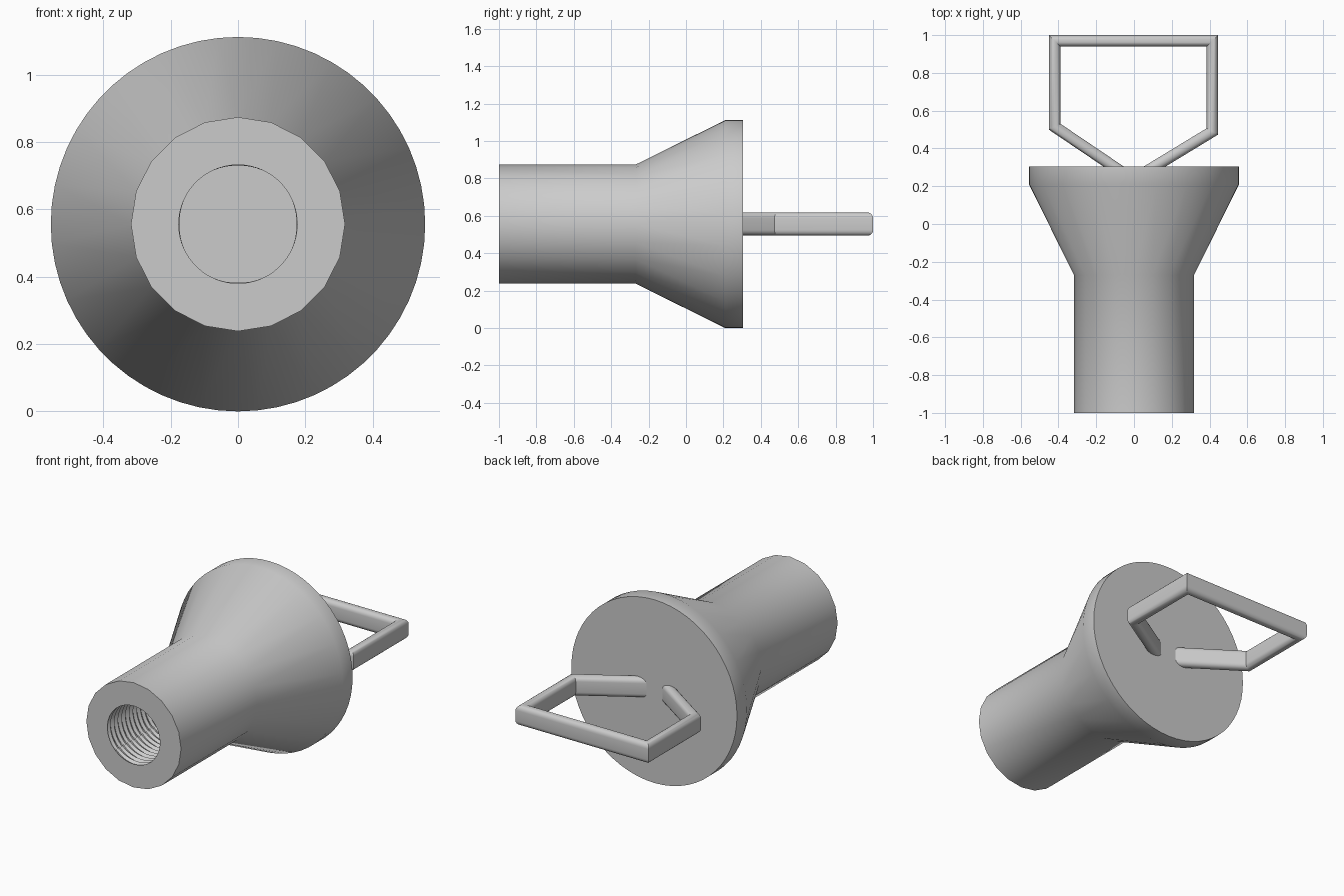
import bpy
import bmesh
from math import pi, sin, cos
from mathutils import Vector

cube = bpy.data.objects.get("Cube")
if cube:
    bpy.data.objects.remove(cube, do_unlink=True)

AXIS_Z = 0.556
steel = bpy.data.materials.new("grey steel")
steel.use_nodes = True
grey = (0.6, 0.6, 0.6, 1)
steel.diffuse_color = grey
steel.node_tree.nodes["Principled BSDF"].inputs["Base Color"].default_value = grey


def finish(bm, name, angle):
    bmesh.ops.recalc_face_normals(bm, faces=bm.faces)
    mesh = bpy.data.meshes.new(name)
    bm.to_mesh(mesh)
    bm.free()
    obj = bpy.data.objects.new(name, mesh)
    bpy.context.collection.objects.link(obj)
    mesh.materials.append(steel)
    bpy.ops.object.select_all(action="DESELECT")
    obj.select_set(True)
    bpy.context.view_layer.objects.active = obj
    bpy.ops.object.shade_smooth_by_angle(angle=angle)


def ring(bm, y, count, radius):
    """Loop of vertices around the body axis; radius is a function of the turn."""
    return [bm.verts.new((radius(i / count) * sin(2 * pi * i / count), y,
                          AXIS_Z + radius(i / count) * cos(2 * pi * i / count)))
            for i in range(count)]


def join(bm, a, b):
    """Skin two loops; b has as many vertices as a, or three times as many."""
    n, m = len(a), len(b)
    for i in range(n):
        p, q = a[i], a[(i + 1) % n]
        if m == n:
            bm.faces.new((p, q, b[(i + 1) % m], b[i]))
        else:
            c = [b[(3 * i + k) % m] for k in range(4)]
            bm.faces.new((p, c[0], c[1]))
            bm.faces.new((p, c[1], c[2], q))
            bm.faces.new((q, c[2], c[3]))


# Body: faceted tube flaring into a round flange, with a threaded bore
SIDES, ROUND = 20, 60
bm = bmesh.new()
tube_front = ring(bm, -1.0, SIDES, lambda t: 0.318)
tube_back = ring(bm, -0.27, SIDES, lambda t: 0.318)
flare = ring(bm, 0.21, ROUND, lambda t: 0.556)
flange = ring(bm, 0.305, ROUND, lambda t: 0.556)
join(bm, tube_front, tube_back)
join(bm, tube_back, flare)
join(bm, flare, flange)
bm.faces.new(flange)

# Bore: the groove depth follows a helix
PITCH, STEPS, TURNS = 0.036, 4, 20
mouth = ring(bm, -1.0, ROUND, lambda t: 0.176)
join(bm, tube_front, mouth)
previous = mouth
for s in range(1, TURNS * STEPS + 1):
    def groove(t, s=s):
        return 0.174 + 0.026 * abs((s / STEPS + t) % 1 - 0.5)
    loop = ring(bm, -1.0 + s * PITCH / STEPS, ROUND, groove)
    join(bm, previous, loop)
    previous = loop
bm.faces.new(previous)
finish(bm, "threaded_body", pi / 6)

# Handle: bent flat-oval rod with mitred corners, sunk into the flange
path = [Vector(p) for p in ((-0.02, 0.245), (-0.42, 0.515), (-0.42, 0.97),
                            (0.415, 0.97), (0.415, 0.49), (0.02, 0.25))]
HALF, FLAT, ARC = 0.03, 0.032, 10
section = []
for side in (1, -1):
    for k in range(ARC + 1):
        a = pi * k / ARC
        section.append((side * HALF * cos(a), side * (FLAT + HALF * sin(a))))

bm = bmesh.new()
loops = []
for i, p in enumerate(path):
    before = (p - path[max(i - 1, 0)]) if i else path[1] - p
    after = (path[i + 1] - p) if i < len(path) - 1 else before
    n1 = Vector((-before.y, before.x)).normalized()
    n2 = Vector((-after.y, after.x)).normalized()
    mitre = (n1 + n2) / (1 + n1.dot(n2))
    loops.append([bm.verts.new((p.x + mitre.x * u, p.y + mitre.y * u, AXIS_Z + w))
                  for u, w in section])
for a, b in zip(loops, loops[1:]):
    join(bm, a, b)
bm.faces.new(loops[0])
bm.faces.new(loops[-1])
finish(bm, "handle", pi / 6)
